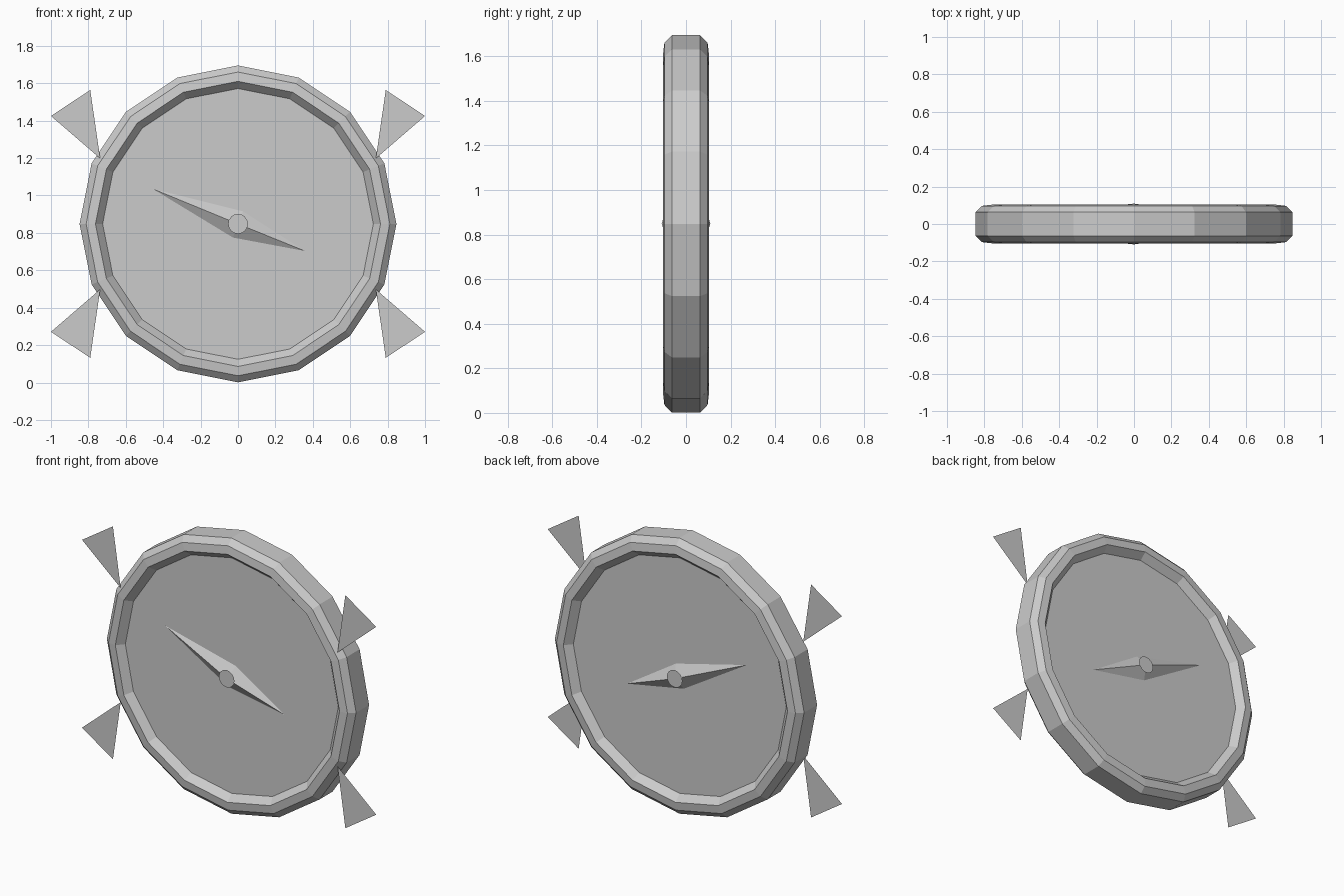
import bpy, bmesh, math

if "Cube" in bpy.data.objects:
    bpy.data.objects.remove(bpy.data.objects["Cube"])

CZ = 0.848      # height of the compass centre
SIDES = 16

grey = bpy.data.materials.new("plain grey")
grey.diffuse_color = (0.6, 0.6, 0.6, 1)
grey.use_nodes = True
grey.node_tree.nodes["Principled BSDF"].inputs["Base Color"].default_value = grey.diffuse_color


def add_object(name, verts, faces, fix_normals=False):
    mesh = bpy.data.meshes.new(name)
    mesh.from_pydata(verts, [], faces)
    mesh.materials.append(grey)
    if fix_normals:
        bm = bmesh.new()
        bm.from_mesh(mesh)
        bmesh.ops.recalc_face_normals(bm, faces=bm.faces)
        bm.to_mesh(mesh)
        bm.free()
    ob = bpy.data.objects.new(name, mesh)
    bpy.context.collection.objects.link(ob)
    return ob


def circle(r, y, n=SIDES):
    return [(r * math.sin(2 * math.pi * i / n), y,
             CZ + r * math.cos(2 * math.pi * i / n)) for i in range(n)]


def disc(name, r, y):
    # flat disc facing away from the middle
    order = list(range(SIDES))
    add_object(name, circle(r, y), [order if y > 0 else order[::-1]])


# rim: chamfered profile (radius, depth) turned around the y axis
half = [(0.722, 0.058), (0.762, 0.103), (0.812, 0.097), (0.847, 0.063)]
profile = [(r, -y) for r, y in half] + half[::-1]
verts, faces = [], []
for r, y in profile:
    verts += circle(r, y)
n = len(profile)
for k in range(n):
    a, b = k * SIDES, ((k + 1) % n) * SIDES
    for i in range(SIDES):
        j = (i + 1) % SIDES
        faces.append((a + i, a + j, b + j, b + i))
add_object("rim", verts, faces, True)

# dial, needle and hub on both sides
for side, s in (("front", -1), ("back", 1)):
    disc(side + "_dial", 0.725, s * 0.06)
    base = [(-0.455, 0.187), (0.027, 0.067), (0.358, -0.145), (-0.027, -0.073)]
    pts = [(x, s * 0.06, CZ + z) for x, z in base] + [(0, s * 0.109, CZ)]
    add_object(side + "_needle", pts,
               [(i, (i + 1) % 4, 4) for i in range(4)] + [(0, 1, 2, 3)], True)
    disc(side + "_hub", 0.053, s * 0.11)

# four flat pointers around the rim
for sx, xn in ((-1, "left"), (1, "right")):
    for sz, zn in ((-1, "lower"), (1, "upper")):
        tri = [(1.0, 0.577), (0.79, 0.716), (0.737, 0.35)]
        pts = [(sx * x, -0.086, CZ + sz * z) for x, z in tri]
        add_object(zn + "_" + xn + "_pointer", pts,
                   [(0, 1, 2) if sx * sz < 0 else (0, 2, 1)])
